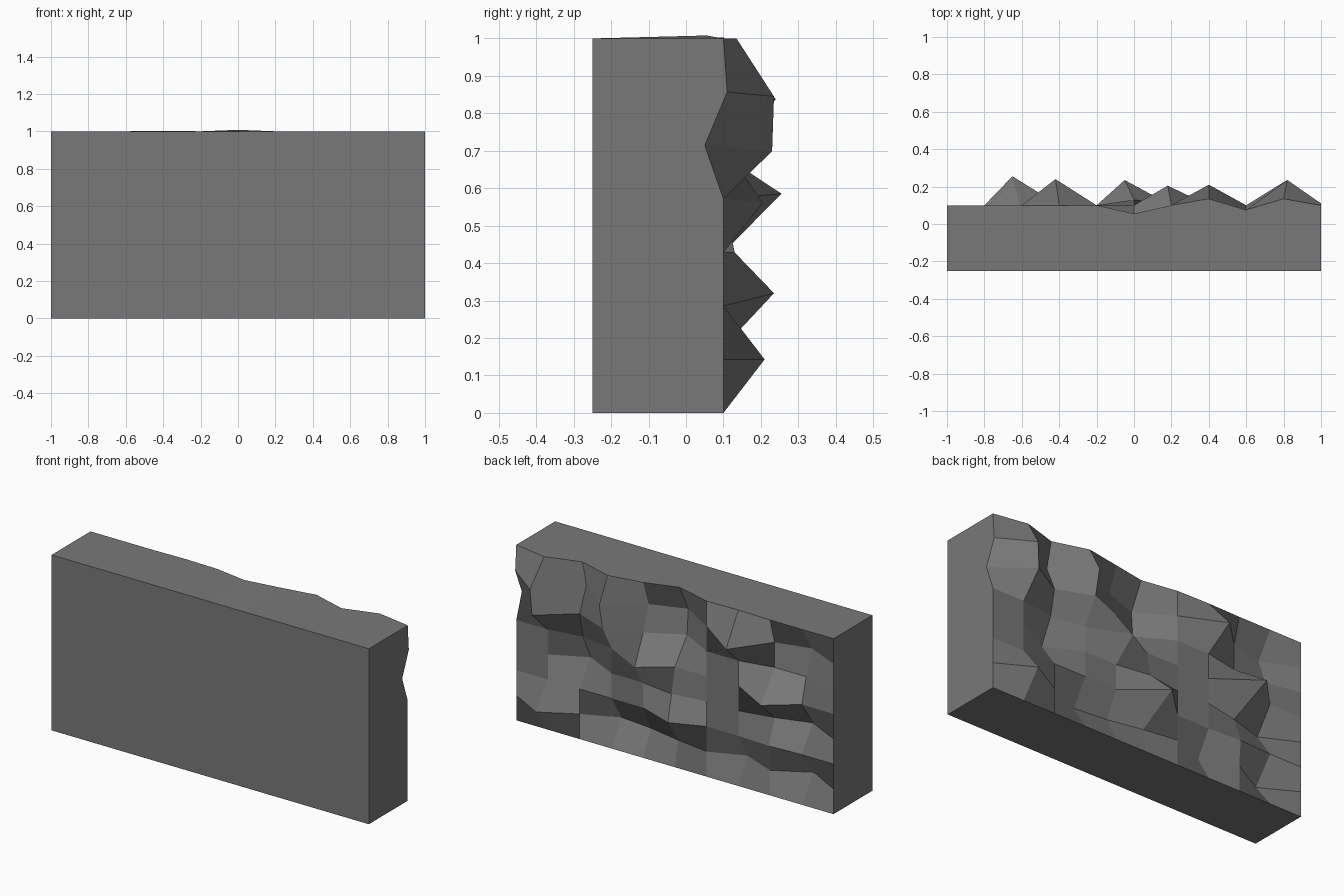
import bpy, bmesh

if "Cube" in bpy.data.objects:
    bpy.data.objects.remove(bpy.data.objects["Cube"])

stone = bpy.data.materials.new("stone grey")
stone.diffuse_color = (0.19, 0.19, 0.19, 1)
stone.use_nodes = True
stone.node_tree.nodes["Principled BSDF"].inputs["Base Color"].default_value = stone.diffuse_color

COLS, ROWS = 10, 7
BACK, FRONT = 0.10, -0.25

# Relief of the rough face in hundredths; rows run bottom to top, columns from x = 1 to x = -1
relief = [
    [0, 0, 0, 0, 0, 0, 0, 0, 0, 0, 0],
    [0, 11, 0, -9, -7, -3, 0, -8, 0, -11, 0],
    [0, 0, 0, 0, 0, 13.5, 0, 0, 1, 0, 0],
    [0, 0, -10, 0, 0, 3, 0, 0, -4, -10, 0],
    [0, 0, -3, 0, 10.5, 0, 0, 0, 15.5, 0, 0],
    [-5, 13, 0, 8, 0, -11, 0, 0, -4, -4, 0],
    [1, 13.5, -6, 11, -5, -12, 0, 14, -4, -9, 0],
    [0, 3.5, -2.5, 3.5, 0, -4.5, 0, 0, 0, 0, 0],
]
# Peaks that lean sideways: (row, column) -> (dx, dz)
lean = {(2, 5): (-0.05, 0.034), (4, 8): (-0.05, 0.014), (6, 1): (0.02, -0.012),
        (5, 1): (0.01, -0.015), (6, 7): (-0.02, -0.02), (7, 5): (0, 0.008),
        (4, 4): (-0.02, -0.01), (7, 7): (0, 0.003)}

bm = bmesh.new()
rough, flat = [], []
for r in range(ROWS + 1):
    rough.append([])
    flat.append([])
    for c in range(COLS + 1):
        x, z = 1 - 2 * c / COLS, r / ROWS
        dx, dz = lean.get((r, c), (0, 0))
        rough[r].append(bm.verts.new((x + dx, BACK + relief[r][c] / 100, z + dz)))
        flat[r].append(bm.verts.new((x, FRONT, z)))

# Chiselled back and flat front
for grid in (rough, flat):
    for r in range(ROWS):
        for c in range(COLS):
            bm.faces.new((grid[r][c], grid[r][c + 1], grid[r + 1][c + 1], grid[r + 1][c]))

# Top, bottom and end faces joining the two
for r in (0, ROWS):
    for c in range(COLS):
        bm.faces.new((rough[r][c], rough[r][c + 1], flat[r][c + 1], flat[r][c]))
for c in (0, COLS):
    for r in range(ROWS):
        bm.faces.new((rough[r][c], rough[r + 1][c], flat[r + 1][c], flat[r][c]))

bmesh.ops.recalc_face_normals(bm, faces=bm.faces)
mesh = bpy.data.meshes.new("rock_wall")
bm.to_mesh(mesh)
bm.free()
mesh.materials.append(stone)
wall = bpy.data.objects.new("rock_wall", mesh)
bpy.context.collection.objects.link(wall)
